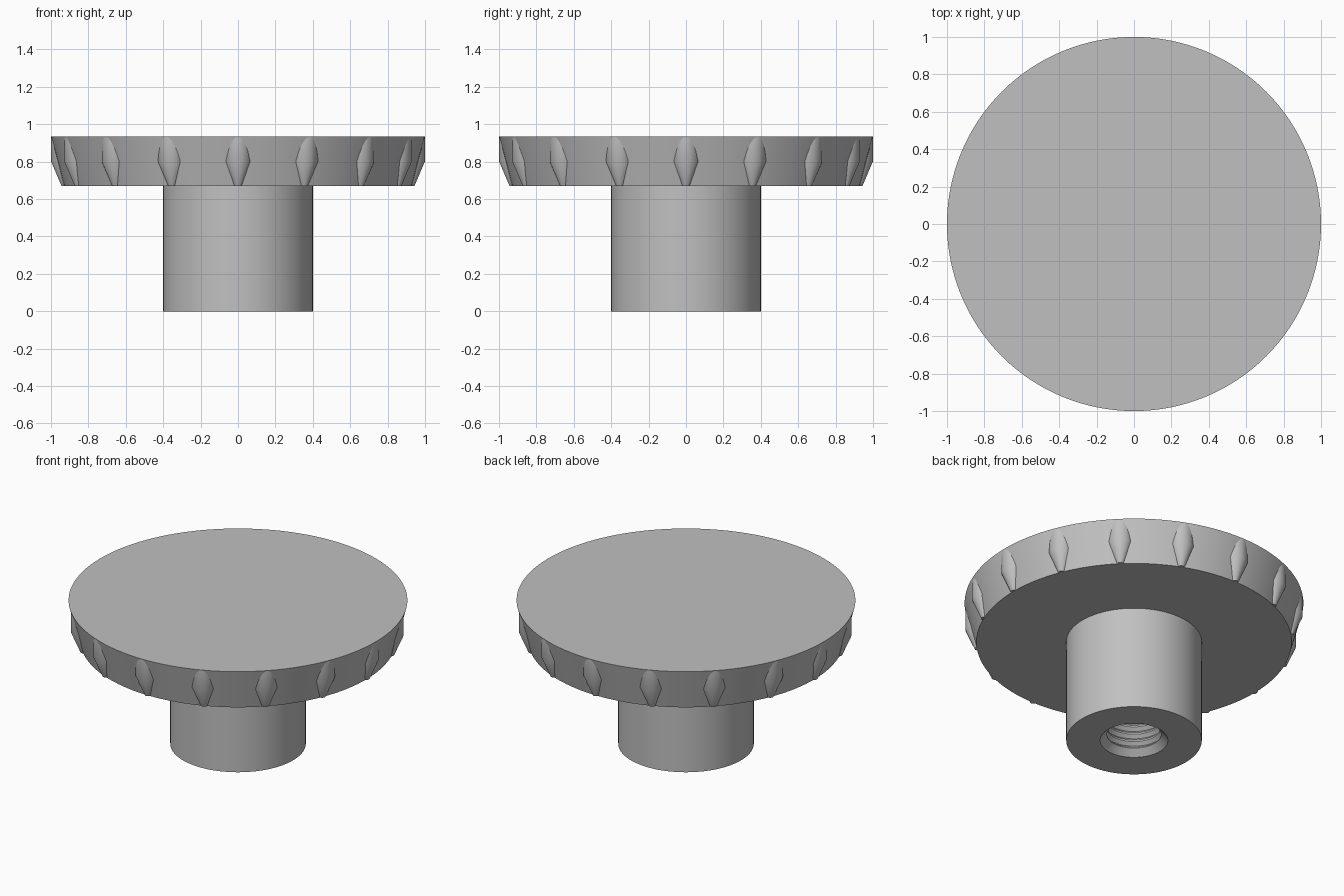
import bpy
import bmesh
import math
from mathutils import Matrix

if "Cube" in bpy.data.objects:
    bpy.data.objects.remove(bpy.data.objects["Cube"], do_unlink=True)

GREY = (0.53, 0.53, 0.53, 1)
grey = bpy.data.materials.new("grey_plastic")
grey.use_nodes = True
grey.diffuse_color = GREY
grey.node_tree.nodes["Principled BSDF"].inputs["Base Color"].default_value = GREY


def lathe(bm, profile, steps, matrix=Matrix()):
    """Spin a radius/height profile round z; radius 0 closes the end."""
    rings = []
    for r, z in profile:
        count = steps if r > 0 else 1
        rings.append([bm.verts.new(matrix @ (
            Matrix.Rotation(math.tau * i / steps, 4, 'Z') @
            Matrix.Translation((r, 0, z))).translation)
            for i in range(count)])
    for low, high in zip(rings, rings[1:]):
        for i in range(steps):
            j = (i + 1) % steps
            quad = [low[i % len(low)], low[j % len(low)],
                    high[j % len(high)], high[i % len(high)]]
            bm.faces.new(list(dict.fromkeys(quad)))


def finish(bm, name, angle):
    bmesh.ops.recalc_face_normals(bm, faces=bm.faces)
    mesh = bpy.data.meshes.new(name)
    bm.to_mesh(mesh)
    bm.free()
    mesh.materials.append(grey)
    obj = bpy.data.objects.new(name, mesh)
    bpy.context.collection.objects.link(obj)
    bpy.ops.object.select_all(action='DESELECT')
    obj.select_set(True)
    bpy.context.view_layer.objects.active = obj
    bpy.ops.object.shade_smooth_by_angle(angle=math.radians(angle))


TOP, UNDER = 0.935, 0.67

# Knob body: threaded blind bore, stem and conical head in one profile
bore = [(0, 0.55), (0.16, 0.55)]
for k in reversed(range(8)):
    z = 0.04 + 0.05 * k
    bore += [(0.16, z + 0.045), (0.18, z + 0.025), (0.16, z + 0.005)]
bore += [(0.16, 0.04), (0.2, 0)]
outside = [(0.4, 0), (0.4, UNDER), (0.93, UNDER), (1, TOP), (0, TOP)]
body = bmesh.new()
lathe(body, bore + outside, 128)
finish(body, "knob_body", 30)

# Grip ribs: upright pegs with tapered lower ends, sunk into the rim
ribs = bmesh.new()
rib_profile = [(0, UNDER + 0.001), (0.02, UNDER + 0.001), (0.075, 0.8),
               (0.075, TOP - 0.001), (0, TOP - 0.001)]
for n in range(16):
    place = (Matrix.Rotation(math.tau * n / 16, 4, 'Z') @
             Matrix.Translation((0.924, 0, 0)))
    lathe(ribs, rib_profile, 32, place)
finish(ribs, "grip_ribs", 40)
